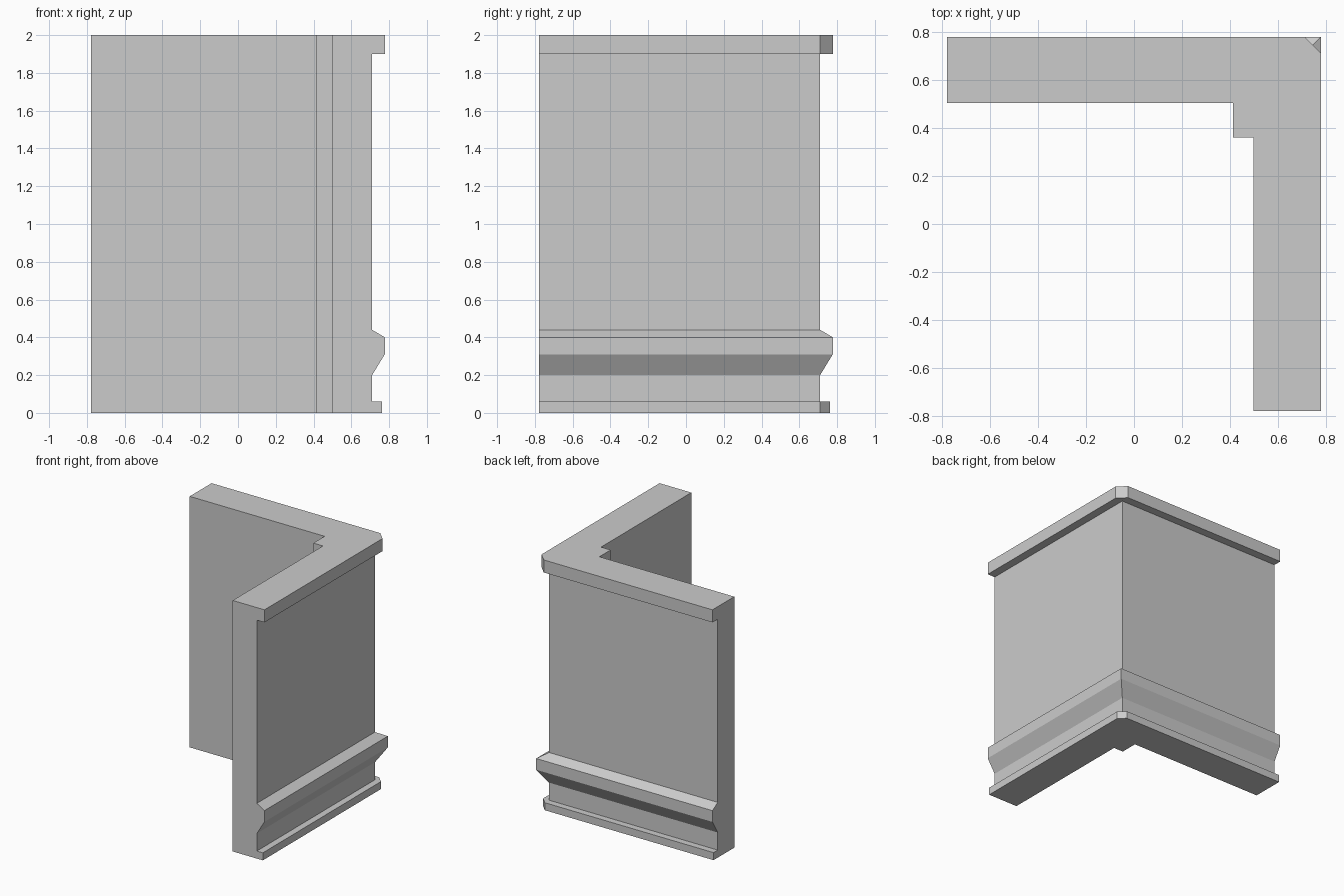
import bpy, bmesh

if "Cube" in bpy.data.objects:
    bpy.data.objects.remove(bpy.data.objects["Cube"])

E = 0.777     # end of each wall and outermost reach
F = 0.71      # plain outer wall face
I = 0.497     # inner wall face

# Outer profile going up: (height, reach, corner start); corner < reach gives a chamfer
profile = [
    (0.00, 0.763, F), (0.06, 0.763, F), (0.06, F, F),      # foot moulding
    (0.20, F, F), (0.31, E, E), (0.40, E, E), (0.44, F, F),  # sloped rail
    (1.90, F, F), (1.90, E, F), (2.00, E, F),              # top cap
]


def plan(reach, corner):
    """L-shaped outline with the small inner corner post."""
    return [(-E, 0.502), (0.412, 0.502), (0.412, 0.36), (I, 0.36), (I, -E),
            (reach, -E), (reach, corner), (corner, reach), (-E, reach)]


# Corner wall: stack the outlines and skin between them
bm = bmesh.new()
rings = [[bm.verts.new((x, y, z)) for x, y in plan(r, c)] for z, r, c in profile]
n = len(rings[0])
for a, b in zip(rings, rings[1:]):
    for i in range(n):
        j = (i + 1) % n
        bm.faces.new((a[i], a[j], b[j], b[i]))
bm.faces.new(rings[0][::-1])
bm.faces.new(rings[-1])

# Merge sharp corners and coplanar strips, then tidy the normals
bmesh.ops.remove_doubles(bm, verts=bm.verts[:], dist=1e-5)
bmesh.ops.dissolve_limit(bm, angle_limit=0.01, verts=bm.verts[:], edges=bm.edges[:])
bmesh.ops.recalc_face_normals(bm, faces=bm.faces[:])

mesh = bpy.data.meshes.new("corner_wall")
bm.to_mesh(mesh)
bm.free()
wall = bpy.data.objects.new("corner_wall", mesh)
bpy.context.collection.objects.link(wall)
